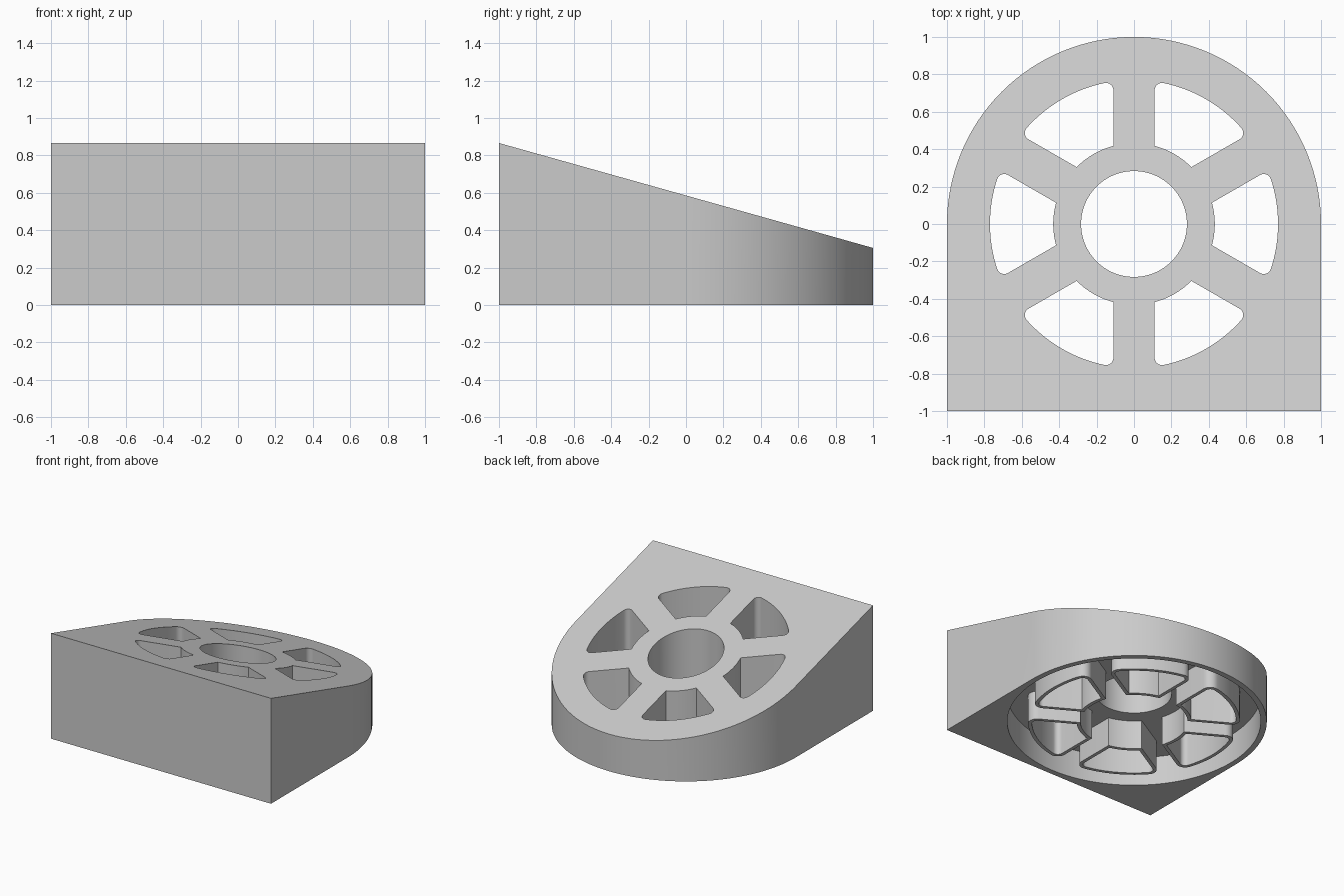
import bpy, bmesh
from math import sin, cos, pi, sqrt, atan2

if "Cube" in bpy.data.objects:
    bpy.data.objects.remove(bpy.data.objects["Cube"])

FRONT_Z, BACK_Z = 0.866, 0.305      # top slope heights at y=-1 and y=1
CEILING = 0.24                      # underside pocket height
WALL = 0.028                        # sleeve wall thickness


def arc(r, a0, a1, n, cx=0.0, cy=0.0):
    return [(cx + r * cos(a0 + (a1 - a0) * i / n),
             cy + r * sin(a0 + (a1 - a0) * i / n)) for i in range(n + 1)]


def circle(r, n=96):
    return arc(r, 0, 2 * pi, n)[:-1]


def window(turn, grow=0.0):
    """Rounded wedge between two spokes, optionally grown outward."""
    d, f = 0.11 - grow, 0.04 + grow
    r_in, r_out = 0.432 - grow, 0.77 + grow
    u, m = (cos(pi / 6), sin(pi / 6)), (sin(pi / 6), -cos(pi / 6))
    s = sqrt((r_out - f) ** 2 - (d + f) ** 2)
    cx, cy = u[0] * s + m[0] * (d + f), u[1] * s + m[1] * (d + f)
    a_out = atan2(cy, cx)
    a_in = pi / 6 - atan2(d, sqrt(r_in ** 2 - d ** 2))
    upper = arc(f, a_out, 2 * pi / 3, 8, cx, cy)
    lower = [(x, -y) for x, y in reversed(upper)]
    pts = (lower + arc(r_out, -a_out, a_out, 24)[1:-1] + upper
           + arc(r_in, a_in, -a_in, 12))
    return [(x * cos(turn) - y * sin(turn), x * sin(turn) + y * cos(turn)) for x, y in pts]


def prisms(name, outlines, z0, z1):
    """Extrude outlines from z0 to z1 (z1 may be a function of y)."""
    bm = bmesh.new()
    top = z1 if callable(z1) else (lambda y: z1)
    for pts in outlines:
        lo = [bm.verts.new((x, y, z0)) for x, y in pts]
        hi = [bm.verts.new((x, y, top(y))) for x, y in pts]
        bm.faces.new(lo[::-1])
        bm.faces.new(hi)
        for i in range(len(pts)):
            j = (i + 1) % len(pts)
            bm.faces.new((lo[i], lo[j], hi[j], hi[i]))
    bmesh.ops.recalc_face_normals(bm, faces=bm.faces)
    me = bpy.data.meshes.new(name)
    bm.to_mesh(me)
    bm.free()
    ob = bpy.data.objects.new(name, me)
    bpy.context.collection.objects.link(ob)
    return ob


def combine(target, tool, operation):
    mod = target.modifiers.new(operation.lower(), 'BOOLEAN')
    mod.operation, mod.solver, mod.object = operation, 'EXACT', tool
    bpy.context.view_layer.objects.active = target
    bpy.ops.object.modifier_apply(modifier=mod.name)
    bpy.data.objects.remove(tool)


turns = [i * pi / 3 for i in range(6)]

# Sloped body: square front, half-round back
body = prisms("sloped_body", [[(-1, -1), (1, -1)] + arc(1, 0, pi, 64)], 0,
              lambda y: FRONT_Z + (BACK_Z - FRONT_Z) * (y + 1) / 2)

# Round pocket in the underside, leaving solid sleeves around the windows
pocket = prisms("pocket_cutter", [circle(0.955)], -0.1, CEILING)
sleeves = prisms("sleeve_blanks", [window(t, WALL) for t in turns], -0.2, 0.5)
combine(pocket, sleeves, 'DIFFERENCE')
combine(body, pocket, 'DIFFERENCE')

# Six windows and the centre hole, cut right through
holes = prisms("hole_cutter", [window(t) for t in turns] + [circle(0.283)], -0.3, 1.2)
combine(body, holes, 'DIFFERENCE')

# Smooth curved walls, crisp edges
body.select_set(True)
bpy.context.view_layer.objects.active = body
bpy.ops.object.shade_smooth_by_angle(angle=pi / 6)
